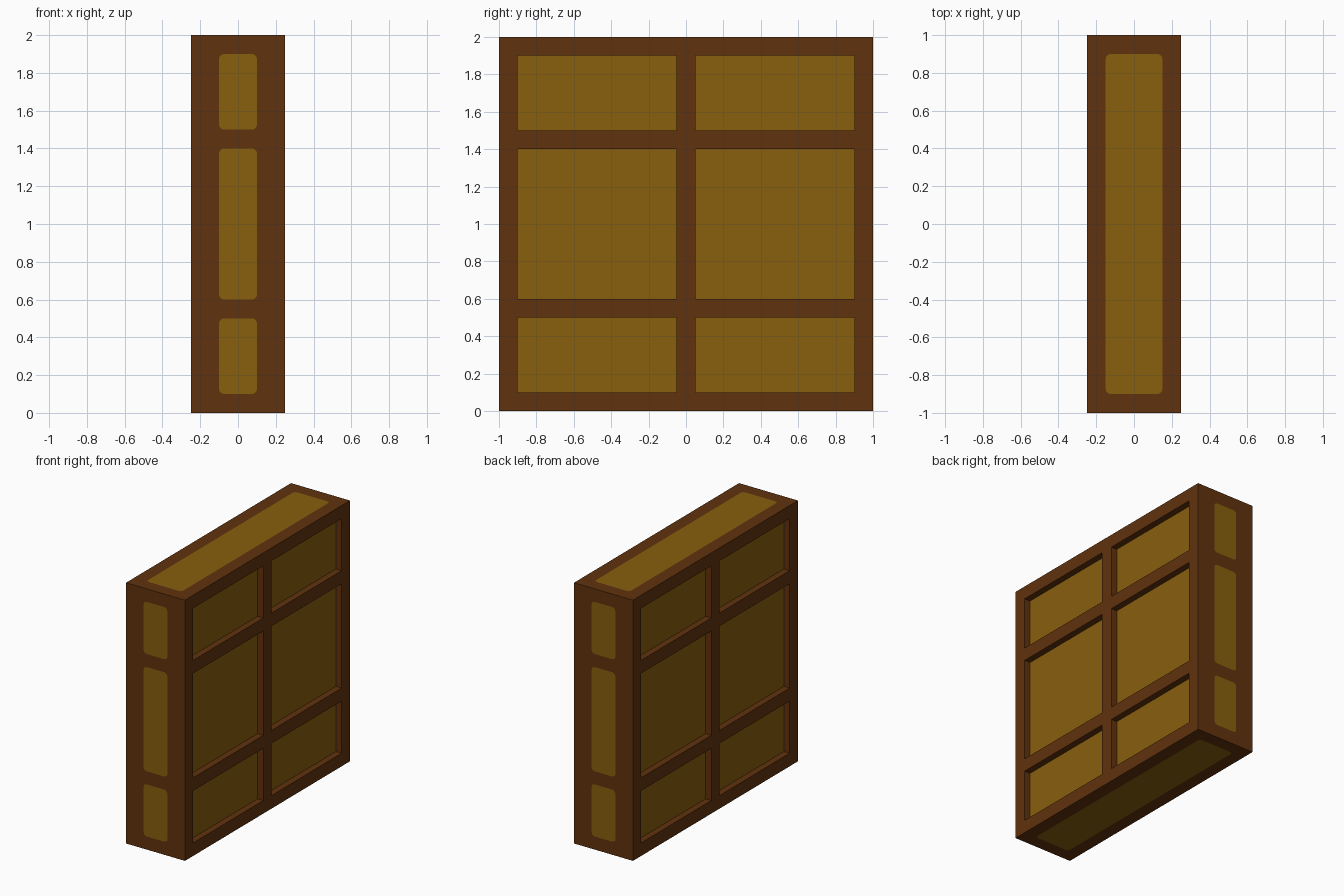
import bpy
import bmesh
import math
from mathutils import Vector

cube = bpy.data.objects.get("Cube")
if cube:
    bpy.data.objects.remove(cube, do_unlink=True)


def make_material(name, rgb):
    mat = bpy.data.materials.new(name)
    mat.use_nodes = True
    colour = (*rgb, 1.0)
    mat.diffuse_color = colour
    mat.node_tree.nodes["Principled BSDF"].inputs["Base Color"].default_value = colour
    return mat


BROWN = make_material("dark brown wood", (0.119, 0.032, 0.004))
GOLD = make_material("golden brown panel", (0.246, 0.114, 0.004))

HALF_X, HALF_Y, HEIGHT = 0.25, 1.0, 2.0
RECESS = 0.05        # depth of the panels on the two broad sides
CORNER = 0.025       # corner radius of the flush panels
ROWS = [(-0.9, -0.5), (-0.4, 0.4), (0.5, 0.9)]   # heights about the middle
CENTRE = Vector((0, 0, HEIGHT / 2))


def add_object(name, bm, mat):
    mesh = bpy.data.meshes.new(name)
    bm.to_mesh(mesh)
    bm.free()
    mesh.materials.append(mat)
    obj = bpy.data.objects.new(name, mesh)
    bpy.context.collection.objects.link(obj)


def outline(u0, u1, v0, v1, radius=0.0, steps=3):
    """Counter-clockwise rectangle, with rounded corners if a radius is given."""
    if radius == 0:
        return [(u0, v0), (u1, v0), (u1, v1), (u0, v1)]
    r = radius
    corners = [(u0 + r, v0 + r, 180), (u1 - r, v0 + r, 270),
               (u1 - r, v1 - r, 0), (u0 + r, v1 - r, 90)]
    points = []
    for cu, cv, start in corners:
        for i in range(steps + 1):
            a = math.radians(start + 90 * i / steps)
            points.append((cu + r * math.cos(a), cv + r * math.sin(a)))
    return points


def add_side(frame, name, u, v, size, rects, radius, depth):
    """One side of the frame with openings, and the panels that fill them."""
    u, v = Vector(u), Vector(v)
    n = u.cross(v)
    half_u, half_v, distance = size

    def place(p, d=0.0):
        return CENTRE + u * p[0] + v * p[1] + n * (distance - d)

    # frame face with openings
    holes = [outline(*rect, radius) for rect in rects]
    edges, rings = [], []
    for loop in [outline(-half_u, half_u, -half_v, half_v)] + holes:
        ring = [frame.verts.new(place(p)) for p in loop]
        rings.append(ring)
        edges += [frame.edges.new((a, b)) for a, b in zip(ring, ring[1:] + ring[:1])]
    filled = bmesh.ops.triangle_fill(frame, edges=edges, use_beauty=True, normal=n)
    for face in [g for g in filled["geom"] if isinstance(g, bmesh.types.BMFace)]:
        face.normal_update()
        if face.normal.dot(n) < 0:
            face.normal_flip()

    # walls of the recesses
    if depth:
        for ring in rings[1:]:
            deep = [frame.verts.new(vert.co - n * depth) for vert in ring]
            for i in range(len(ring)):
                j = (i + 1) % len(ring)
                frame.faces.new((ring[i], ring[j], deep[j], deep[i]))

    # panels
    panels = bmesh.new()
    for loop in holes:
        panels.faces.new([panels.verts.new(place(p, depth)) for p in loop])
    add_object(name, panels, GOLD)


frame = bmesh.new()

# broad sides: two columns of three recessed panels
broad = [(a, b, low, high) for a, b in ((-0.9, -0.05), (0.05, 0.9)) for low, high in ROWS]
for name, s in (("left_panels", 1), ("right_panels", -1)):
    add_side(frame, name, (0, s, 0), (0, 0, 1), (HALF_Y, HEIGHT / 2, HALF_X),
             broad, 0, RECESS)

# narrow ends: three flush rounded panels
narrow = [(-0.1, 0.1, low, high) for low, high in ROWS]
for name, s in (("front_panels", 1), ("back_panels", -1)):
    add_side(frame, name, (s, 0, 0), (0, 0, 1), (HALF_X, HEIGHT / 2, HALF_Y),
             narrow, CORNER, 0)

# top and bottom: one long flush rounded panel
for name, s in (("top_panel", 1), ("bottom_panel", -1)):
    add_side(frame, name, (s, 0, 0), (0, 1, 0), (HALF_X, HALF_Y, HEIGHT / 2),
             [(-0.15, 0.15, -0.9, 0.9)], CORNER, 0)

# join the six sides into one frame
bmesh.ops.remove_doubles(frame, verts=frame.verts[:], dist=0.0001)
add_object("frame", frame, BROWN)
